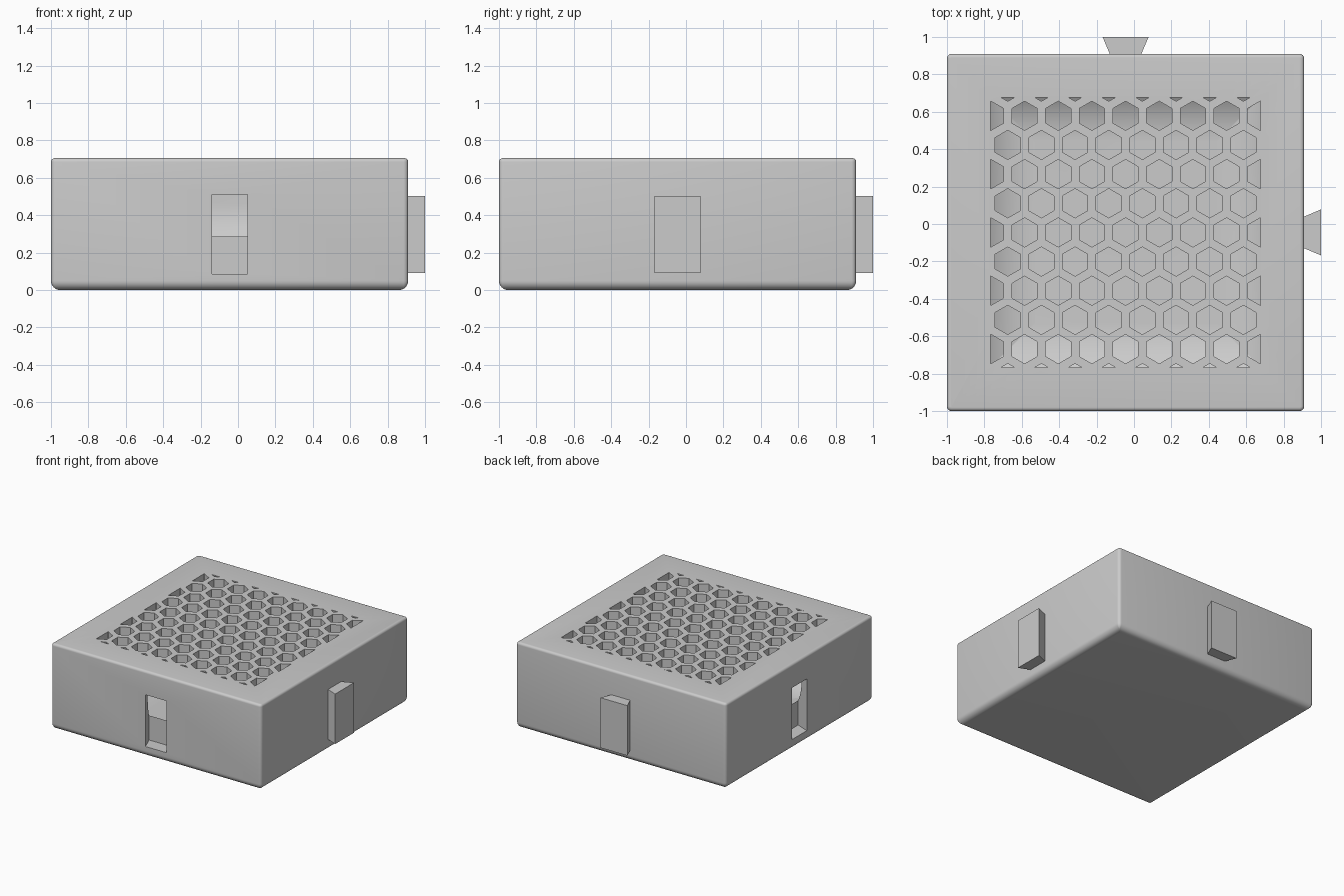
import bpy, bmesh, math
from mathutils import Vector

C = -0.045          # centre of the case in x and y
HALF = 0.955        # half width of the case
TOP = 0.705
WALL = 0.067

cube = bpy.data.objects.get("Cube")
if cube:
    bpy.data.objects.remove(cube, do_unlink=True)

grey = bpy.data.materials.new("light grey plastic")
grey.use_nodes = True
grey.diffuse_color = (0.6, 0.6, 0.6, 1)
grey.node_tree.nodes["Principled BSDF"].inputs["Base Color"].default_value = (0.6, 0.6, 0.6, 1)


def make_object(name, bm):
    bmesh.ops.recalc_face_normals(bm, faces=bm.faces)
    mesh = bpy.data.meshes.new(name)
    bm.to_mesh(mesh)
    bm.free()
    mesh.materials.append(grey)
    obj = bpy.data.objects.new(name, mesh)
    bpy.context.collection.objects.link(obj)
    return obj


def arc(radius, z, start, end, steps):
    """Quarter-round as (inset, height) pairs about an arc centre at height z."""
    angles = [math.radians(start + (end - start) * i / steps) for i in range(steps + 1)]
    return [(radius - radius * math.cos(a), z + radius * math.sin(a)) for a in angles]


def rounded_block(name, half, corner, profile):
    """Stack of rounded squares following an (inset, height) profile."""
    bm = bmesh.new()
    rings = []
    for inset, z in profile:
        r = max(corner - inset, 0.004)
        k = half - inset - r
        ring = []
        for quadrant in range(4):
            mid = math.radians(45 + 90 * quadrant)
            sx, sy = math.copysign(k, math.cos(mid)), math.copysign(k, math.sin(mid))
            for i in range(5):
                a = mid + math.radians(-45 + 22.5 * i)
                ring.append(bm.verts.new((C + sx + r * math.cos(a), C + sy + r * math.sin(a), z)))
        rings.append(ring)
    for low, high in zip(rings, rings[1:]):
        for i in range(len(low)):
            j = (i + 1) % len(low)
            bm.faces.new((low[i], low[j], high[j], high[i]))
    bm.faces.new(rings[0][::-1])
    bm.faces.new(rings[-1])
    return make_object(name, bm)


def dovetail(name, near, far, start, end, bottom, top, on_x):
    """Trapezoid prism running along y, or along x when on_x is set."""
    bm = bmesh.new()
    outline = [(C - near, start), (C + near, start), (C + far, end), (C - far, end)]
    face = bm.faces.new([bm.verts.new((d, w, bottom) if on_x else (w, d, bottom)) for w, d in outline])
    out = bmesh.ops.extrude_face_region(bm, geom=[face])["geom"]
    bmesh.ops.translate(bm, vec=(0, 0, top - bottom),
                        verts=[v for v in out if isinstance(v, bmesh.types.BMVert)])
    return make_object(name, bm)


def honeycomb(name, pitch, radius, limit, bottom, top):
    """Hexagonal prisms clipped to a square."""
    bm = bmesh.new()
    for row in range(-5, 6):
        for col in range(-5, 6):
            x = C + (col + 0.5 * (row % 2)) * pitch
            y = C + row * pitch * math.sqrt(3) / 2
            turn = [math.radians(30 + 60 * i) for i in range(6)]
            bm.faces.new([bm.verts.new((x + radius * math.cos(a), y + radius * math.sin(a), bottom))
                          for a in turn])
    for side in (Vector((1, 0, 0)), Vector((-1, 0, 0)), Vector((0, 1, 0)), Vector((0, -1, 0))):
        bmesh.ops.bisect_plane(bm, geom=bm.verts[:] + bm.edges[:] + bm.faces[:],
                               plane_co=Vector((C, C, 0)) + side * limit, plane_no=side,
                               clear_outer=True)
    out = bmesh.ops.extrude_face_region(bm, geom=bm.faces[:])["geom"]
    bmesh.ops.translate(bm, vec=(0, 0, top - bottom),
                        verts=[v for v in out if isinstance(v, bmesh.types.BMVert)])
    return make_object(name, bm)


# Outer case: large round at the bottom, small round at the top
case = rounded_block("case", HALF, 0.025,
                     arc(0.05, 0.05, -90, 0, 8) + arc(0.02, TOP - 0.02, 0, 90, 5))

# Cutters: bowl-like inside, vent grille, and two undercut sockets
R = 0.4
cutters = [
    rounded_block("cavity_cutter", HALF - WALL, 0.02,
                  arc(R, WALL + R, -90, 0, 20) + [(0, TOP - WALL)]),
    honeycomb("vent_cutter", 0.18, 0.078, 0.722, 0.6, 0.8),
]
for side, on_x in (("front", False), ("right", True)):
    cutters.append(dovetail(side + "_socket_cutter", 0.087, 0.141,
                            C - HALF - 0.02, C - HALF + 0.11, 0.085, 0.51, on_x))
for cutter in cutters:
    cutter.hide_render = True
    mod = case.modifiers.new(cutter.name, 'BOOLEAN')
    mod.operation = 'DIFFERENCE'
    mod.solver = 'EXACT'
    mod.object = cutter

# Bake the cuts and discard the cutters
bpy.context.view_layer.update()
baked = bpy.data.meshes.new_from_object(case.evaluated_get(bpy.context.evaluated_depsgraph_get()))
case.modifiers.clear()
case.data = baked
for cutter in cutters:
    bpy.data.objects.remove(cutter, do_unlink=True)

# Smooth the rounds, keep the hard edges
bpy.ops.object.select_all(action='DESELECT')
case.select_set(True)
bpy.context.view_layer.objects.active = case
bpy.ops.object.shade_smooth_by_angle(angle=math.radians(30))

# Matching dovetail tongues on the back and left
for side, on_x in (("back", False), ("left", True)):
    dovetail(side + "_tongue", 0.084, 0.123, C + HALF - 0.002, 1.0, 0.092, 0.503, on_x)
